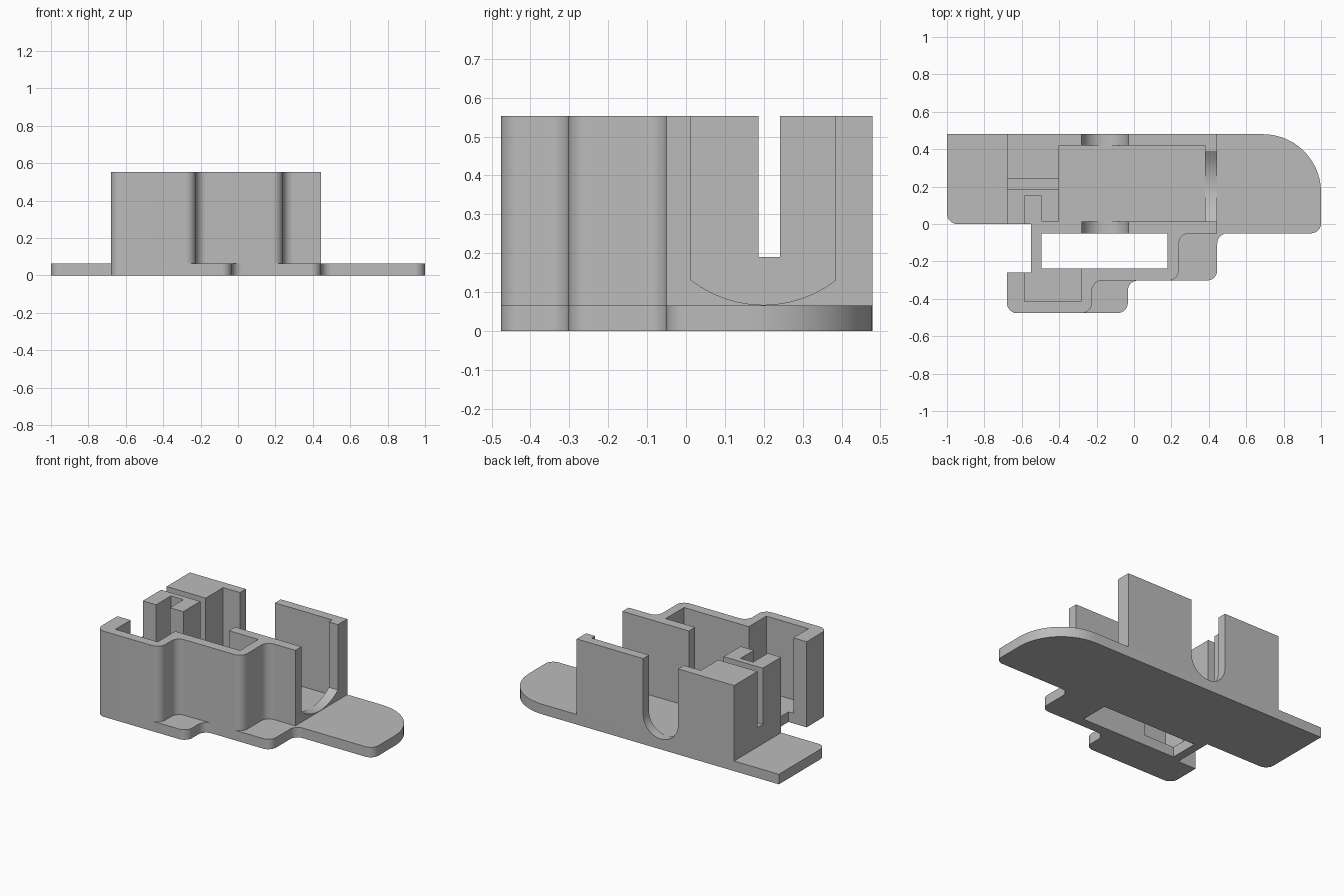
import bpy, bmesh, math
from mathutils import Vector

cube = bpy.data.objects.get("Cube")
if cube:
    bpy.data.objects.remove(cube, do_unlink=True)

FLOOR, TOP, R = 0.065, 0.553, 0.055

grey = bpy.data.materials.new("light grey plastic")
grey.use_nodes = True
colour = (0.5, 0.5, 0.5, 1)
grey.diffuse_color = colour
grey.node_tree.nodes["Principled BSDF"].inputs["Base Color"].default_value = colour


def rounded(points, steps=10):
    """Outline from (x, y) corners; a third value rounds the corner."""
    out = []
    for i, p in enumerate(points):
        c = Vector(p[:2])
        if len(p) == 2:
            out.append(c)
            continue
        a = (Vector(points[i - 1][:2]) - c).normalized()
        b = (Vector(points[(i + 1) % len(points)][:2]) - c).normalized()
        centre = c + (a + b) * p[2]          # every rounded corner is square
        for k in range(steps + 1):
            t = math.pi / 2 * k / steps
            out.append(centre - b * p[2] * math.cos(t) - a * p[2] * math.sin(t))
    return out


def arc(cx, cz, r, start, end, steps):
    return [(cx + r * math.cos(start + (end - start) * k / steps),
             cz + r * math.sin(start + (end - start) * k / steps))
            for k in range(steps + 1)]


def extrude(name, loops, axis, low, high):
    """Fill closed outlines (later ones are holes) and extrude along an axis."""
    place = {"x": lambda u, v: (low, u, v),
             "y": lambda u, v: (u, low, v),
             "z": lambda u, v: (u, v, low)}[axis]
    bm = bmesh.new()
    edges = []
    for loop in loops:
        vs = [bm.verts.new(place(*p)) for p in loop]
        edges += [bm.edges.new((vs[i - 1], vs[i])) for i in range(len(vs))]
    bmesh.ops.triangle_fill(bm, edges=edges, use_beauty=True)
    result = bmesh.ops.extrude_face_region(bm, geom=bm.faces[:])
    move = Vector([(high - low) * (axis == a) for a in "xyz"])
    moved = [g for g in result["geom"] if isinstance(g, bmesh.types.BMVert)]
    bmesh.ops.translate(bm, verts=moved, vec=move)
    bmesh.ops.recalc_face_normals(bm, faces=bm.faces[:])
    mesh = bpy.data.meshes.new(name)
    bm.to_mesh(mesh)
    bm.free()
    mesh.materials.append(grey)
    obj = bpy.data.objects.new(name, mesh)
    bpy.context.collection.objects.link(obj)
    bpy.ops.object.select_all(action="DESELECT")
    obj.select_set(True)
    bpy.context.view_layer.objects.active = obj
    bpy.ops.object.shade_smooth_by_angle(angle=math.radians(30))
    return obj


def rect(x0, x1, y0, y1):
    return [(x0, y0), (x1, y0), (x1, y1), (x0, y1)]


# Base plate with stepped front edge and a rectangular opening
plate = rounded([(-1, 0.48), (1, 0.48, 0.31), (1, -0.05, R), (0.445, -0.05, R),
                 (0.445, -0.302, R), (-0.033, -0.302, R), (-0.033, -0.476, R),
                 (-0.68, -0.476, R), (-0.68, -0.26), (-0.55, -0.26),
                 (-0.55, 0), (-1, 0, R)], 14)
extrude("base_plate", [plate, rect(-0.495, 0.18, -0.237, -0.05)], "z", 0, FLOOR)

# Stepped front wall, running round to the right-hand end
front = rounded([(-0.68, -0.26), (-0.68, -0.476, R), (-0.225, -0.476, R),
                 (-0.225, -0.302, R), (0.24, -0.302, R), (0.24, -0.05, R),
                 (0.445, -0.05), (0.445, 0.013), (0.18, 0.013), (0.18, -0.237),
                 (-0.283, -0.237), (-0.283, -0.415), (-0.585, -0.415), (-0.585, -0.26)])
extrude("front_wall", [front], "z", FLOOR, TOP)

# Back and middle walls share a round-bottomed slot
SX, SR = -0.155, 0.125
slot = arc(SX, FLOOR + SR + 0.002, SR, 0, -math.pi, 24)
slot = [(SX + SR, TOP)] + slot + [(SX - SR, TOP)]
back = [(-0.4, FLOOR), (0.38, FLOOR), (0.38, TOP)] + slot + [(-0.4, TOP)]
extrude("back_wall", [back], "y", 0.42, 0.48)
middle = [(SX - SR, FLOOR), (0.18, FLOOR), (0.18, TOP)] + slot[:-1]
extrude("middle_wall", [middle], "y", -0.05, 0.013)

# Right wall with a wide, shallow-curved opening
CY, HALF, RAD = 0.199, 0.186, 0.303
sweep = math.asin(HALF / RAD)
curve = arc(CY, FLOOR + 0.002 + RAD, RAD, -math.pi / 2 + sweep, -math.pi / 2 - sweep, 12)
right = [(0.013, FLOOR), (0.48, FLOOR), (0.48, TOP), (CY + HALF, TOP)] + curve
extrude("right_wall", [right], "x", 0.38, 0.445)

# Left block: two halves either side of a narrow slot, front half with a pocket
extrude("left_block_back", [rect(-0.68, -0.4, 0.242, 0.48)], "z", FLOOR, TOP)
extrude("left_block_slot_floor", [rect(-0.68, -0.4, 0.187, 0.242)], "z", FLOOR, 0.19)
pocketed = [(-0.68, 0), (-0.585, 0), (-0.585, 0.15), (-0.495, 0.15),
            (-0.495, 0.013), (-0.4, 0.013), (-0.4, 0.187), (-0.68, 0.187)]
extrude("left_block_front", [pocketed], "z", FLOOR, TOP)
